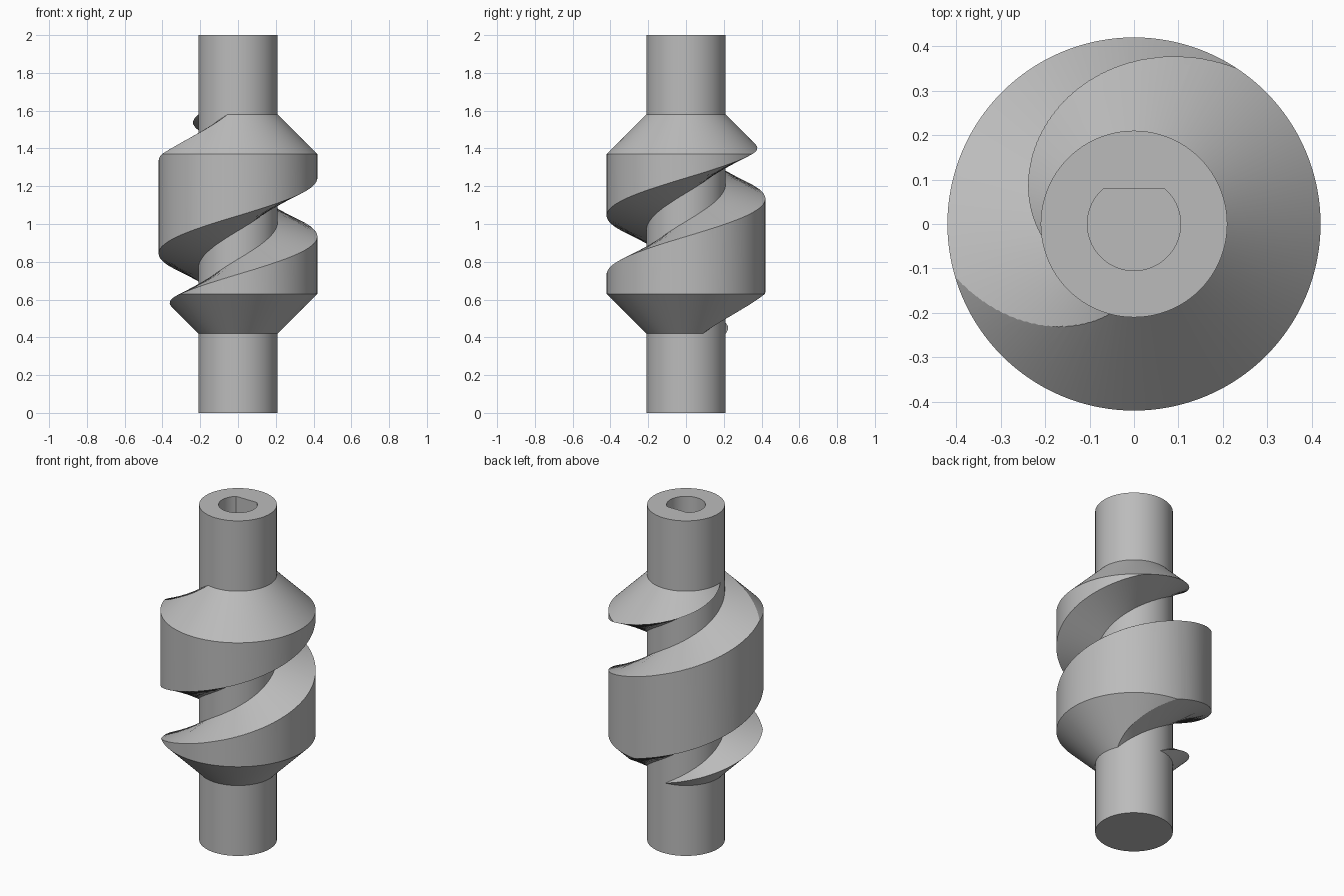
import bpy, bmesh, math

if "Cube" in bpy.data.objects:
    bpy.data.objects.remove(bpy.data.objects["Cube"], do_unlink=True)

SEGS = 128
CORE, RIM = 0.21, 0.42

metal = bpy.data.materials.new("plain grey metal")
metal.use_nodes = True
GREY = (0.5, 0.5, 0.5, 1)
metal.diffuse_color = GREY
metal.node_tree.nodes["Principled BSDF"].inputs["Base Color"].default_value = GREY


def make(name, rings, helper=False):
    """Skin a stack of closed rings and cap both ends."""
    bm = bmesh.new()
    loops = [[bm.verts.new(p) for p in ring] for ring in rings]
    for a, b in zip(loops, loops[1:]):
        n = len(a)
        for i in range(n):
            j = (i + 1) % n
            bm.faces.new((a[i], a[j], b[j], b[i]))
    bm.faces.new(loops[0][::-1])
    bm.faces.new(loops[-1])
    bmesh.ops.recalc_face_normals(bm, faces=bm.faces)
    mesh = bpy.data.meshes.new(name)
    bm.to_mesh(mesh)
    bm.free()
    mesh.materials.append(metal)
    obj = bpy.data.objects.new(name, mesh)
    bpy.context.collection.objects.link(obj)
    obj.hide_render = helper
    return obj


def circle(r, z):
    return [(r * math.cos(math.tau * i / SEGS), r * math.sin(math.tau * i / SEGS), z)
            for i in range(SEGS)]


def carve(target, cutter):
    """Apply a boolean cut, drop the cutter and shade smooth with sharp edges."""
    mod = target.modifiers.new("cut", "BOOLEAN")
    mod.object, mod.operation, mod.solver = cutter, "DIFFERENCE", "EXACT"
    bpy.ops.object.select_all(action="DESELECT")
    bpy.context.view_layer.objects.active = target
    target.select_set(True)
    bpy.ops.object.modifier_apply(modifier=mod.name)
    bpy.data.objects.remove(cutter, do_unlink=True)
    bpy.ops.object.shade_smooth_by_angle(angle=math.radians(25))


# Shaft with a blind D-shaped bore in its top
shaft = make("shaft", [circle(CORE, 0), circle(CORE, 2)])
BORE, FLAT = 0.105, 0.08
start = math.asin(FLAT / BORE)
sweep = math.pi + 2 * start
d_shape = [(BORE * math.cos(start - sweep * i / 48), BORE * math.sin(start - sweep * i / 48))
           for i in range(49)]
bore = make("bore_cutter", [[(x, y, z) for x, y in d_shape] for z in (1.6, 2.1)], True)
carve(shaft, bore)

# Cam drum with conical ends, sunk slightly into the shaft
drum = make("grooved_drum", [circle(r, z) for r, z in
            ((0.19, 0.4), (RIM, 0.63), (RIM, 1.37), (0.19, 1.6))])

# Helical groove with sloping walls
PITCH, MID = 0.8, math.radians(-40)
STEPS, SPAN = 264, math.radians(330)


def groove_section(a):
    z = 1 + PITCH * a / math.tau
    ring = []
    for r, side in ((0.195, -1), (0.5, -1), (0.5, 1), (0.195, 1)):
        half = 0.075 + 0.38 * (r - CORE)
        ring.append((r * math.cos(MID + a), r * math.sin(MID + a), z + side * half))
    return ring


groove = make("groove_cutter", [groove_section(SPAN * (2 * i / STEPS - 1))
                                for i in range(STEPS + 1)], True)
carve(drum, groove)
